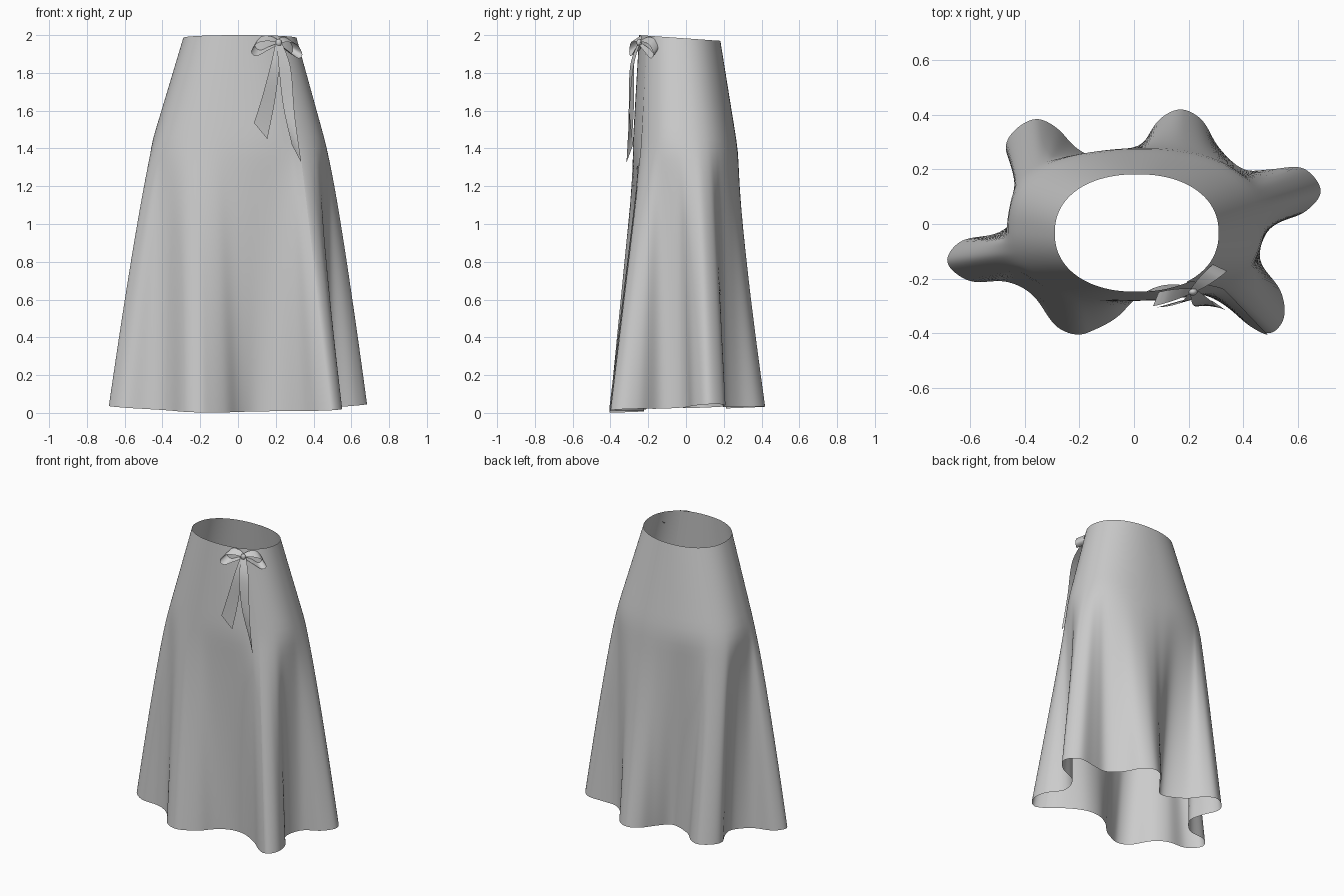
import bpy, math
from mathutils import Vector

cube = bpy.data.objects.get("Cube")
if cube:
    bpy.data.objects.remove(cube)

fabric = bpy.data.materials.new("grey_fabric")
fabric.use_nodes = True
GREY = (0.6, 0.6, 0.6, 1)
fabric.diffuse_color = GREY
fabric.node_tree.nodes["Principled BSDF"].inputs["Base Color"].default_value = GREY


def spline(p, f):
    """Catmull-Rom through four neighbouring points."""
    a, b, c, d = p
    return 0.5 * (2 * b + (c - a) * f + (2 * a - 5 * b + 4 * c - d) * f ** 2
                  + (3 * b - a - 3 * c + d) * f ** 3)


def sheet(name, rows, levels):
    """Smooth cloth sheet from a grid of points."""
    n = len(rows[0])
    verts = [p for r in rows for p in r]
    faces = [(i * n + j, (i + 1) * n + j, (i + 1) * n + j + 1, i * n + j + 1)
             for i in range(len(rows) - 1) for j in range(n - 1)]
    mesh = bpy.data.meshes.new(name)
    mesh.from_pydata(verts, [], faces)
    mesh.materials.append(fabric)
    obj = bpy.data.objects.new(name, mesh)
    bpy.context.collection.objects.link(obj)
    for poly in mesh.polygons:
        poly.use_smooth = True
    if levels:
        sub = obj.modifiers.new("smooth", "SUBSURF")
        sub.levels = sub.render_levels = levels
    return obj


# Hem outline: six deep flutes, anticlockwise from the wrap opening
HEM = [Vector(p) for p in [
    (.42, -.37), (.50, -.4), (.55, -.34), (.535, -.24), (.46, -.13), (.5, -.01),
    (.62, .04), (.685, .12), (.62, .205), (.5, .2), (.40, .2), (.31, .28),
    (.25, .38), (.17, .42), (.09, .38), (.03, .29), (-.05, .21), (-.2, .27),
    (-.28, .35), (-.36, .385), (-.44, .34), (-.47, .27), (-.42, .17), (-.4, .07),
    (-.49, -.03), (-.63, -.06), (-.685, -.14), (-.6, -.21), (-.47, -.21), (-.37, -.26),
    (-.29, -.37), (-.21, -.405), (-.14, -.385), (-.06, -.34), (.01, -.27), (.1, -.225),
    (.21, -.23), (.33, -.295)]]
N = len(HEM)
STEPS = 4
COUNT = N * STEPS
hem = [spline([HEM[(i // STEPS + k) % N] for k in (-1, 0, 1, 2)], i % STEPS / STEPS)
       for i in range(COUNT)]

# Matching angle on the rounder upper rings: half polar angle, half arc length,
# drawn towards the front near the wrap edge
lengths = [0]
for i in range(COUNT):
    lengths.append(lengths[-1] + (hem[(i + 1) % COUNT] - hem[i]).length)
start = math.atan2(hem[0].y, hem[0].x)
angles = []
for i, p in enumerate(hem):
    polar = (math.atan2(p.y, p.x) - start) % math.tau
    turn = 0.5 * polar + 0.5 * math.tau * lengths[i] / lengths[-1]
    angles.append(start + turn - 0.24 * (0.5 + 0.5 * math.cos(turn)) ** 3)


def oval(t, cx, cy, a, b, n):
    c, s = math.cos(t), math.sin(t)
    return Vector((cx + a * math.copysign(abs(c) ** (2 / n), c),
                   cy + b * math.copysign(abs(s) ** (2 / n), s)))


# Skirt: one cloth wrapped once round, its outer edge lapping over the start
OVERLAP = 4
LAP_EASE = 16
HIP = 1.4
heights = [2, 1.99, 1.88, 1.76, 1.64, 1.52, 1.4, 1.28, 1.14, 1, .8, .6, .4, .2, .02, 0]
rows = []
for z in heights:
    row = []
    for j in range(COUNT + OVERLAP):
        i = j % COUNT
        waist = oval(angles[i], .01, -.033, .3, .215, 2.2)
        hip = oval(angles[i], .003, -.003, .47, .28, 2.4)
        if z >= HIP:
            p = waist.lerp(hip, (2 - z) / (2 - HIP))
        else:
            # Valleys sink early; ridges at front and back swell late
            s = math.sin(angles[i])
            ridge = max(0, min(1, .5 + 2.5 * (hem[i].length - hip.length)))
            late = .7 + ridge * (.1 + .45 * s * s + .15 * s * abs(s))
            p = hip.lerp(hem[i], (1 - z / HIP) ** late)
        ease = max(0, min(1, (j - COUNT - OVERLAP + LAP_EASE) / LAP_EASE))
        p = p + p.normalized() * 0.013 * ease * ease * (1 - 0.5 * z / 2)
        top = 2 - .07 * (p.y + .25)
        bottom = .055 * p.x ** 2 + .038 * (p.y + .41)
        row.append((p.x, p.y, bottom + (top - bottom) * z / 2))
    rows.append(row)
sheet("wrap_skirt", rows, 1)


def ribbon(name, edge_a, edge_b):
    """Cloth band between two smoothed edge paths."""
    def smooth(points):
        pts = [Vector(p) for p in points]
        pts = [pts[0]] + pts + [pts[-1]]
        out = [spline(pts[i:i + 4], k / 6) for i in range(len(pts) - 3) for k in range(6)]
        return out + [pts[-1]]
    a, b = smooth(edge_a), smooth(edge_b)
    return sheet(name, [[p, p.lerp(q, .5), q] for p, q in zip(a, b)], 0)


# Bow loops: each runs out along the top and returns underneath
def bow_loop(name, tip, side):
    knot = Vector((.215, -.245, 1.965))
    out = Vector(tip) - knot
    up = Vector((0, 0, 1))
    path = [(0, 0), (.35, .03), (.75, .04), (1, .005), (.8, -.028), (.4, -.02), (0, -.01)]
    wide = [.012, .026, .034, .034, .032, .024, .012]
    tilt = Vector(side)
    centre = [knot + out * u + up * v for u, v in path]
    ribbon(name, [c + tilt * w for c, w in zip(centre, wide)],
           [c - tilt * w for c, w in zip(centre, wide)])


bow_loop("bow_loop_right", (.08, -.275, 1.925), (-.3, -.75, -.5))
bow_loop("bow_loop_left", (.315, -.16, 1.91), (.75, -.35, -.5))

# Hanging bow tails with slanted ends
ribbon("bow_tail_right",
       [(.2, -.25, 1.965), (.175, -.285, 1.85), (.13, -.3, 1.68), (.085, -.305, 1.535)],
       [(.225, -.25, 1.955), (.22, -.275, 1.84), (.195, -.275, 1.65), (.155, -.285, 1.45)])
ribbon("bow_tail_left",
       [(.205, -.25, 1.965), (.215, -.295, 1.84), (.24, -.3, 1.62), (.285, -.28, 1.42)],
       [(.235, -.245, 1.955), (.28, -.28, 1.82), (.3, -.3, 1.58), (.335, -.315, 1.325)])

# Knot
bpy.ops.mesh.primitive_uv_sphere_add(segments=16, ring_count=8, location=(.215, -.248, 1.96))
knot = bpy.context.object
knot.name = "bow_knot"
knot.scale = (.017, .014, .02)
knot.data.materials.append(fabric)
bpy.ops.object.shade_smooth()
